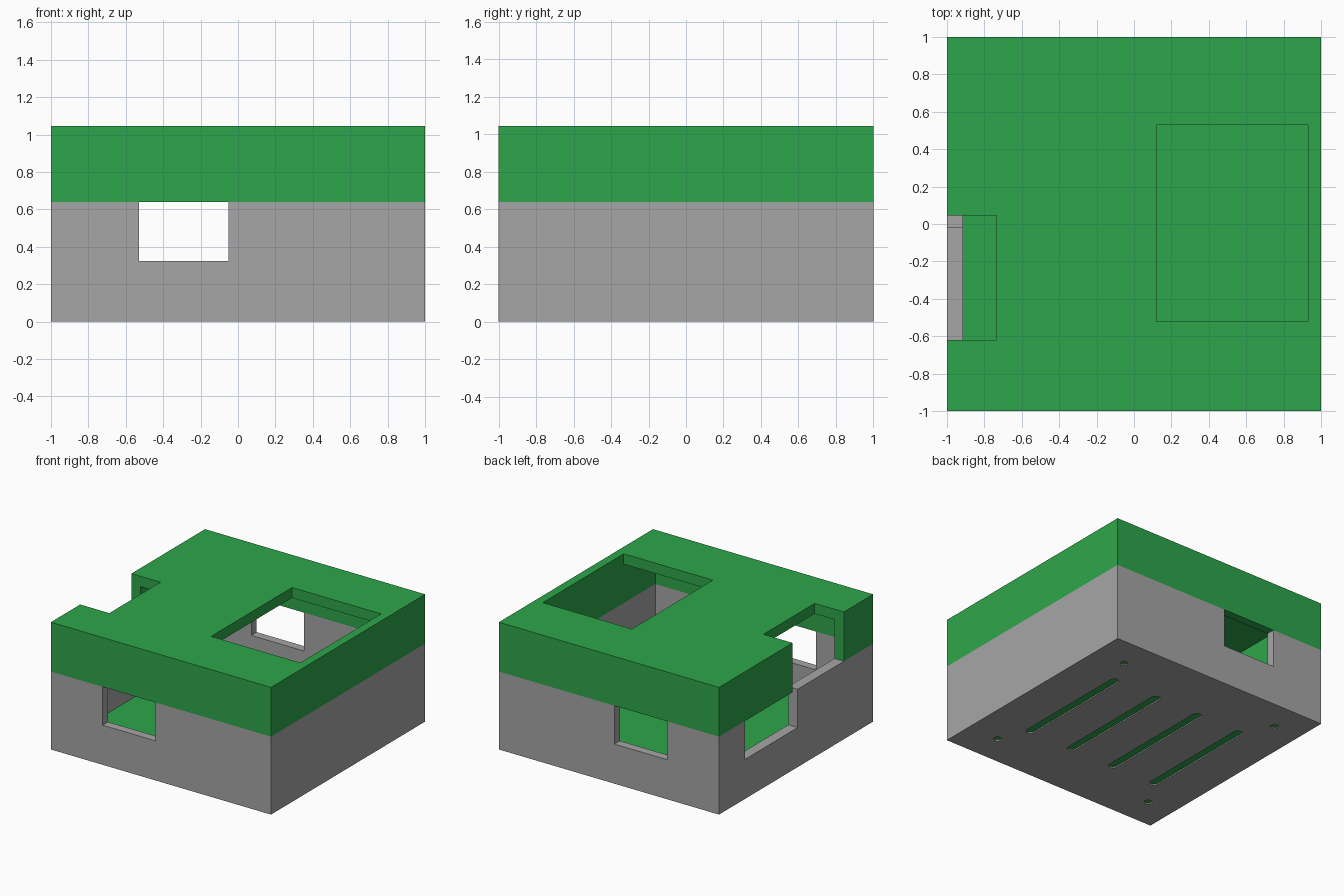
import bpy, bmesh, math

if "Cube" in bpy.data.objects:
    bpy.data.objects.remove(bpy.data.objects["Cube"])

def material(name, rgb):
    m = bpy.data.materials.new(name)
    m.diffuse_color = (*rgb, 1)
    m.use_nodes = True
    m.node_tree.nodes["Principled BSDF"].inputs["Base Color"].default_value = m.diffuse_color
    return m

GREEN = material("green", (0.027, 0.381, 0.069))
GREY = material("grey", (0.381, 0.381, 0.381))

def prism(name, outline, z0, z1, mat=None):
    """Extrude a flat outline from z0 to z1."""
    bm = bmesh.new()
    face = bm.faces.new([bm.verts.new((x, y, z0)) for x, y in outline])
    top = bmesh.ops.extrude_face_region(bm, geom=[face])["geom"]
    bmesh.ops.translate(bm, vec=(0, 0, z1 - z0),
                        verts=[v for v in top if isinstance(v, bmesh.types.BMVert)])
    bmesh.ops.recalc_face_normals(bm, faces=bm.faces)
    mesh = bpy.data.meshes.new(name)
    bm.to_mesh(mesh)
    bm.free()
    ob = bpy.data.objects.new(name, mesh)
    bpy.context.collection.objects.link(ob)
    if mat:
        mesh.materials.append(mat)
    return ob

def box(name, x, y, z, mat=None):
    outline = [(x[0], y[0]), (x[1], y[0]), (x[1], y[1]), (x[0], y[1])]
    return prism(name, outline, z[0], z[1], mat)

def slot_outline(cx, cy, half, r, n=8):
    """Rounded slot along y; half = 0 gives a round hole."""
    pts = []
    for start, off in ((0, half), (math.pi, -half)):
        for i in range(n + (1 if half else 0)):
            a = start + math.pi * i / n
            pts.append((cx + r * math.cos(a), cy + off + r * math.sin(a)))
    return pts

def cut(target, cutter):
    cutter.hide_render = True
    mod = target.modifiers.new("cut", "BOOLEAN")
    mod.operation, mod.solver, mod.object = "DIFFERENCE", "EXACT", cutter
    bpy.context.view_layer.objects.active = target
    bpy.ops.object.modifier_apply(modifier=mod.name)
    bpy.data.objects.remove(cutter)

FULL = (-1, 1)
IN_X, IN_Y = (-0.915, 0.93), (-0.93, 0.93)
SPLIT, TOP, SKIN, FLOOR = 0.64, 1.045, 0.01, 0.085

# Grey lower case: hollow tray with windows in front, back and left walls
case = box("lower_case", FULL, FULL, (0, SPLIT), GREY)
cut(case, box("cavity", IN_X, IN_Y, (SKIN, 0.8)))
cut(case, box("front_back_windows", (-0.53, -0.05), (-1.2, 1.2), (0.325, 0.8)))
cut(case, box("left_window", (-1.2, -0.8), (-0.02, 0.66), (0.325, 0.8)))

# Vent slots and screw holes in the underside
for x in (-0.61, -0.205, 0.2, 0.605):
    cut(case, prism("slot", slot_outline(x, 0, 0.49, 0.035), -0.1, 0.05))
for x in (-0.76, 0.72):
    for y in (-0.74, 0.74):
        cut(case, prism("hole", slot_outline(x, y, 0, 0.03), -0.1, 0.05))

# Green floor board lying in the tray
box("floor_board", IN_X, IN_Y, (SKIN, FLOOR), GREEN)

# Green lid with a large top opening and a notch in the left edge
lid = box("lid", FULL, FULL, (SPLIT, TOP), GREEN)
cut(lid, box("lid_cavity", IN_X, IN_Y, (0.5, TOP - 0.085)))
cut(lid, box("top_opening", (0.12, 0.93), (-0.52, 0.53), (0.9, 1.2)))
cut(lid, box("left_notch", (-1.2, -0.735), (-0.62, 0.045), (0.5, 1.2)))
